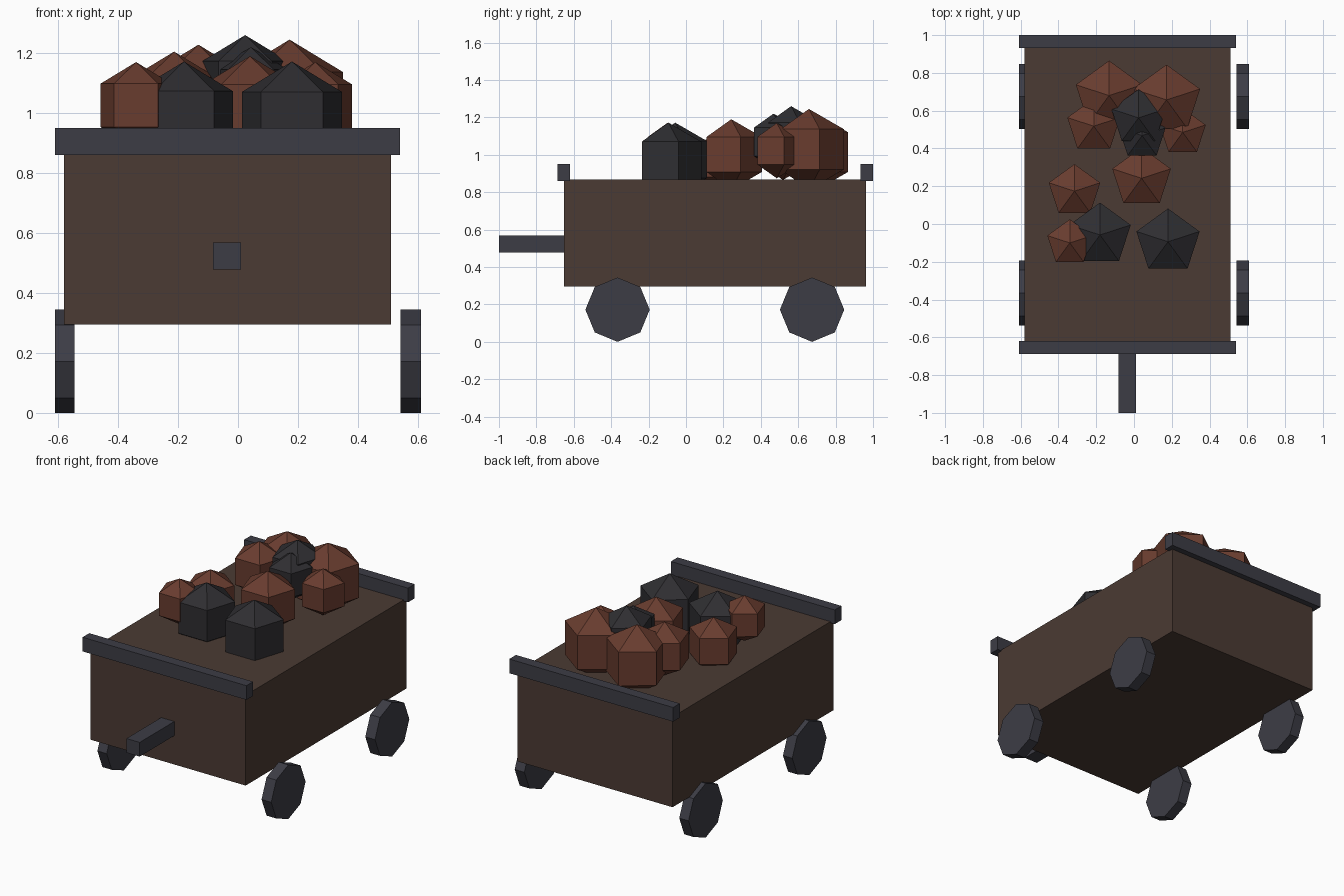
import bpy, bmesh
from math import sin, cos, pi

if "Cube" in bpy.data.objects:
    bpy.data.objects.remove(bpy.data.objects["Cube"])


def material(name, rgb):
    m = bpy.data.materials.new(name)
    m.diffuse_color = (*rgb, 1)
    m.use_nodes = True
    m.node_tree.nodes["Principled BSDF"].inputs["Base Color"].default_value = m.diffuse_color
    return m


WOOD = material("wood", (0.070, 0.043, 0.033))
METAL = material("metal", (0.046, 0.046, 0.060))
ORE = material("ore", (0.140, 0.045, 0.028))
COAL = material("coal", (0.028, 0.027, 0.031))


def finish(name, bm, mat):
    bmesh.ops.recalc_face_normals(bm, faces=bm.faces)
    me = bpy.data.meshes.new(name)
    bm.to_mesh(me)
    bm.free()
    me.materials.append(mat)
    ob = bpy.data.objects.new(name, me)
    bpy.context.collection.objects.link(ob)
    return ob


def box(name, x, y, z, mat):
    bm = bmesh.new()
    bmesh.ops.create_cube(bm, size=1)
    for v in bm.verts:
        for i, (lo, hi) in enumerate((x, y, z)):
            v.co[i] = lo if v.co[i] < 0 else hi
    return finish(name, bm, mat)


def wheel(name, x0, x1, y, mat, r=0.172, sides=8):
    bm = bmesh.new()
    ring = [bm.verts.new((x0, y + r * cos(2 * pi * i / sides), r + r * sin(2 * pi * i / sides)))
            for i in range(sides)]
    face = bm.faces.new(ring)
    ext = bmesh.ops.extrude_face_region(bm, geom=[face], use_keep_orig=True)
    for g in ext["geom"]:
        if isinstance(g, bmesh.types.BMVert):
            g.co.x = x1
    return finish(name, bm, mat)


def lump(name, x, y, top, ring_r, mat):
    # five-sided, three-ring sphere with a point towards +y
    r = ring_r / sin(pi / 3)
    cz = top - r
    bm = bmesh.new()
    hi, lo = ([bm.verts.new((x + ring_r * cos(pi / 2 + 2 * pi * i / 5),
                             y + ring_r * sin(pi / 2 + 2 * pi * i / 5), cz + s * r / 2))
               for i in range(5)] for s in (1, -1))
    a, b = bm.verts.new((x, y, cz + r)), bm.verts.new((x, y, cz - r))
    for i in range(5):
        j = (i + 1) % 5
        bm.faces.new((hi[i], hi[j], a))
        bm.faces.new((lo[i], lo[j], hi[j], hi[i]))
        bm.faces.new((lo[j], lo[i], b))
    return finish(name, bm, mat)


# cart body, end rails and drawbar
box("cart_body", (-0.58, 0.51), (-0.652, 0.963), (0.295, 0.868), WOOD)
box("front_rail", (-0.61, 0.54), (-0.687, -0.62), (0.86, 0.95), METAL)
box("back_rail", (-0.61, 0.54), (0.933, 1.0), (0.86, 0.95), METAL)
box("drawbar", (-0.083, 0.01), (-1.0, -0.64), (0.478, 0.568), METAL)

# wheels
for end, y in (("front", -0.366), ("back", 0.674)):
    wheel(f"{end}_left_wheel", -0.61, -0.545, y, METAL)
    wheel(f"{end}_right_wheel", 0.542, 0.61, y, METAL)

# load: x, y, top height, ring radius
ore = [(-0.34, -0.10, 1.17, 0.125), (-0.315, 0.174, 1.13, 0.143),
       (0.04, 0.242, 1.19, 0.163), (0.258, 0.485, 1.17, 0.128),
       (0.172, 0.657, 1.245, 0.187), (-0.132, 0.68, 1.228, 0.185),
       (-0.213, 0.518, 1.205, 0.147)]
coal = [(0.18, -0.094, 1.172, 0.176), (-0.18, -0.058, 1.172, 0.171),
        (0.024, 0.562, 1.26, 0.151), (0.043, 0.468, 1.22, 0.130)]
for i, p in enumerate(ore):
    lump(f"ore_lump_{i + 1}", *p, ORE)
for i, p in enumerate(coal):
    lump(f"coal_lump_{i + 1}", *p, COAL)
